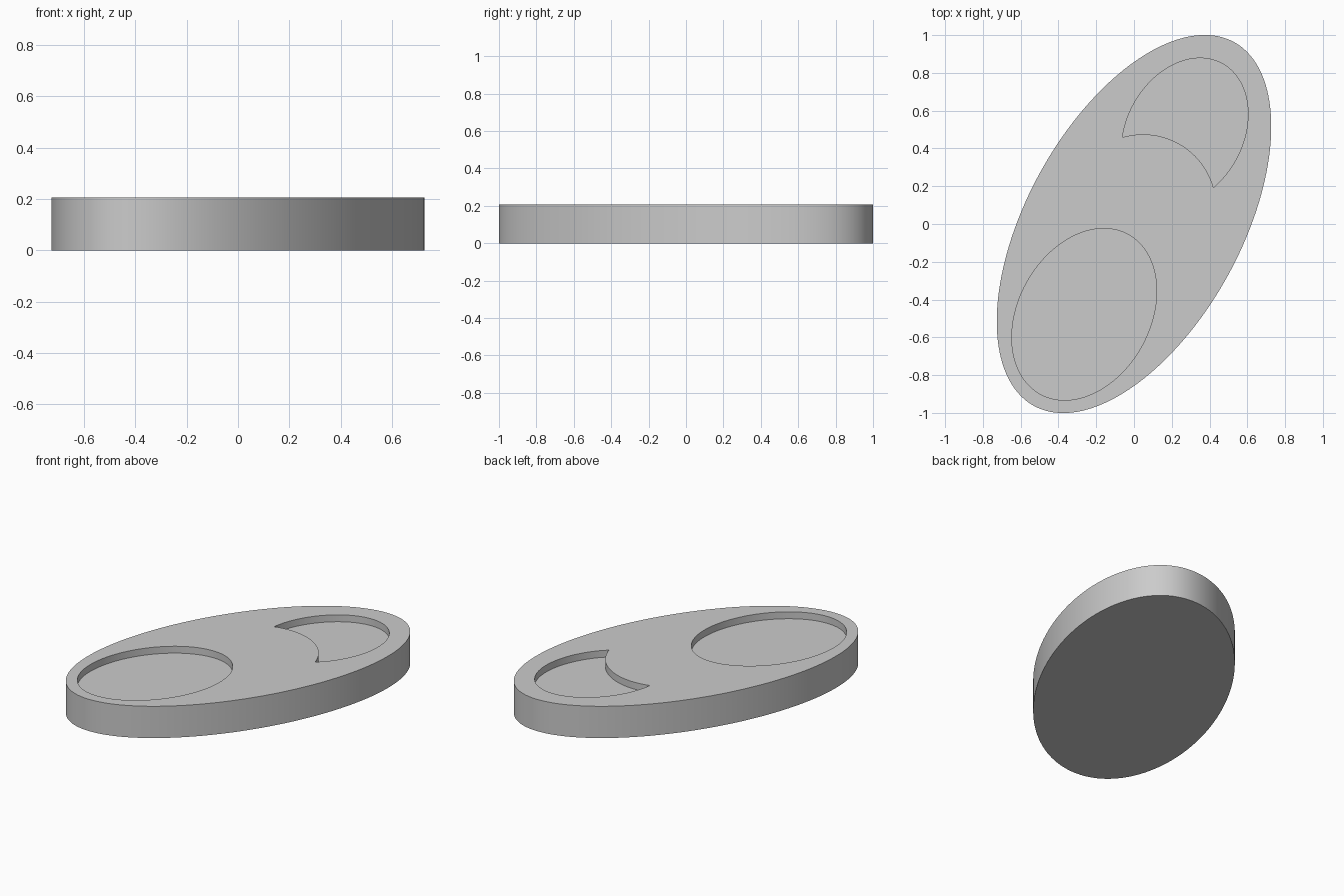
import bpy
import bmesh
import math
from mathutils import Matrix, Vector

HEIGHT = 0.207
DEPTH = 0.045
TILT = math.radians(61.15)
AXIS = Vector((math.cos(TILT), math.sin(TILT), 0))

cube = bpy.data.objects.get("Cube")
if cube:
    bpy.data.objects.remove(cube, do_unlink=True)

grey = bpy.data.materials.new("plain_grey")
grey.use_nodes = True
grey.diffuse_color = (0.6, 0.6, 0.6, 1)
grey.node_tree.nodes["Principled BSDF"].inputs["Base Color"].default_value = (0.6, 0.6, 0.6, 1)


def oval_prism(name, along, long_r, short_r, bottom, top):
    """Upright oval block whose centre lies on the tilted long axis."""
    bm = bmesh.new()
    place = (Matrix.Translation(AXIS * along + Vector((0, 0, (bottom + top) / 2)))
             @ Matrix.Rotation(TILT, 4, 'Z')
             @ Matrix.Diagonal((long_r, short_r, top - bottom, 1)))
    bmesh.ops.create_cone(bm, cap_ends=True, segments=160, radius1=1, radius2=1,
                          depth=1, matrix=place)
    mesh = bpy.data.meshes.new(name)
    bm.to_mesh(mesh)
    bm.free()
    mesh.materials.append(grey)
    obj = bpy.data.objects.new(name, mesh)
    bpy.context.collection.objects.link(obj)
    return obj


def carve(target, cutter):
    """Subtract the cutter, then discard it."""
    cutter.hide_render = True
    mod = target.modifiers.new("carve", 'BOOLEAN')
    mod.operation = 'DIFFERENCE'
    mod.solver = 'EXACT'
    mod.object = cutter
    bpy.ops.object.select_all(action='DESELECT')
    bpy.context.view_layer.objects.active = target
    target.select_set(True)
    bpy.ops.object.modifier_apply(modifier=mod.name)
    bpy.data.objects.remove(cutter, do_unlink=True)


# Oval slab
slab = oval_prism("oval_slab", 0, 1.099, 0.567, 0, HEIGHT)

# Full oval pocket at the front end
floor = HEIGHT - DEPTH
carve(slab, oval_prism("oval_pocket", -0.546, 0.482, 0.348, floor, HEIGHT + 0.1))

# Crescent pocket at the back end: an oval bitten by a circle
crescent = oval_prism("crescent_pocket", 0.557, 0.412, 0.308, floor, HEIGHT + 0.1)
carve(crescent, oval_prism("crescent_bite", 0.1, 0.387, 0.387, 0, HEIGHT + 0.2))
carve(slab, crescent)

# Smooth walls with crisp rims
bpy.context.view_layer.objects.active = slab
slab.select_set(True)
bpy.ops.object.shade_smooth_by_angle(angle=math.radians(30))
